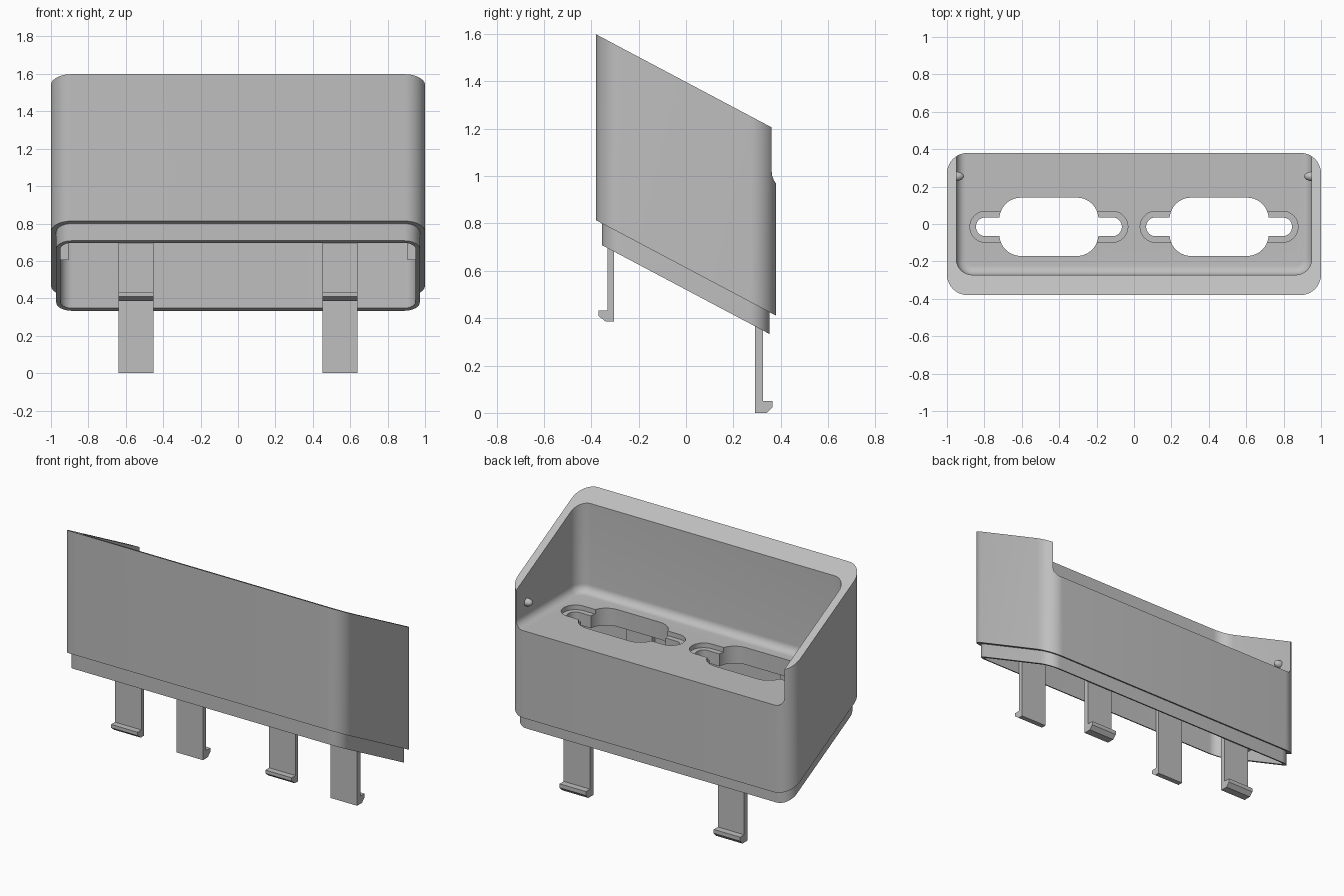
import bpy, bmesh
from math import sin, cos, pi

cube = bpy.data.objects.get("Cube")
if cube:
    bpy.data.objects.remove(cube, do_unlink=True)

grey = bpy.data.materials.new("plain grey")
grey.use_nodes = True
tone = (0.52, 0.52, 0.52, 1)
grey.diffuse_color = tone
grey.node_tree.nodes["Principled BSDF"].inputs["Base Color"].default_value = tone

SLOPE = -0.53


def finish(name, bm):
    bmesh.ops.recalc_face_normals(bm, faces=bm.faces)
    mesh = bpy.data.meshes.new(name)
    bm.to_mesh(mesh)
    bm.free()
    mesh.materials.append(grey)
    obj = bpy.data.objects.new(name, mesh)
    bpy.context.collection.objects.link(obj)
    return obj


def rounded(x0, x1, y0, y1, r, steps=10):
    """Rounded rectangle outline, counter-clockwise."""
    corners = [(x1 - r, y1 - r), (x0 + r, y1 - r), (x0 + r, y0 + r), (x1 - r, y0 + r)]
    return [(cx + r * cos((q + k / steps) * pi / 2), cy + r * sin((q + k / steps) * pi / 2))
            for q, (cx, cy) in enumerate(corners) for k in range(steps + 1)]


def loft(name, low, high):
    """Closed solid between two matching rings."""
    bm = bmesh.new()
    a = [bm.verts.new(p) for p in low]
    b = [bm.verts.new(p) for p in high]
    n = len(a)
    bm.faces.new(a[::-1])
    bm.faces.new(b)
    for i in range(n):
        j = (i + 1) % n
        bm.faces.new((a[i], a[j], b[j], b[i]))
    return finish(name, bm)


def prism(name, outline, z0, z1, slope0=0.0, slope1=0.0):
    """Upright solid whose ends may tilt along y; heights are given at y = 0."""
    return loft(name, [(x, y, z0 + slope0 * y) for x, y in outline],
                [(x, y, z1 + slope1 * y) for x, y in outline])


def activate(obj):
    bpy.ops.object.select_all(action='DESELECT')
    obj.select_set(True)
    bpy.context.view_layer.objects.active = obj


def combine(target, tool, operation):
    mod = target.modifiers.new("combine", 'BOOLEAN')
    mod.operation, mod.solver, mod.object = operation, 'EXACT', tool
    activate(target)
    bpy.ops.object.modifier_apply(modifier=mod.name)
    bpy.data.objects.remove(tool, do_unlink=True)


def smooth(obj):
    activate(obj)
    bpy.ops.object.shade_smooth_by_angle(angle=0.6)


# Main housing with sloping ends and a stepped lip below
body = prism("housing", rounded(-1, 1, -0.38, 0.38, 0.11), 0.612, 1.397, SLOPE, SLOPE)
lip = prism("lip", rounded(-0.972, 0.972, -0.355, 0.352, 0.085), 0.52, 0.75, SLOPE, SLOPE)
combine(body, lip, 'UNION')

# Upper tray, open to the back, with filleted floor
bm = bmesh.new()
bmesh.ops.create_cube(bm, size=1)
for v in bm.verts:
    v.co = (v.co.x * 1.9, -0.272 if v.co.y < 0 else 0.7, 0.97 if v.co.z < 0 else 2)


def bevel(test, width):
    edges = [e for e in bm.edges if all(test(v.co) for v in e.verts)]
    bmesh.ops.bevel(bm, geom=edges, offset=width, segments=8, profile=0.5, affect='EDGES')


for side in (-1, 1):
    bevel(lambda c: c.y < -0.27 and c.x * side > 0.94, 0.085)
bevel(lambda c: c.z < 0.98 and c.y < 0.69 or c.z < 0.98 and abs(c.x) > 0.94, 0.05)
combine(body, finish("tray_cutter", bm), 'DIFFERENCE')

# Hollow underside
combine(body, prism("underside_cutter", rounded(-0.95, 0.95, -0.334, 0.326, 0.065), -0.2, 0.86),
        'DIFFERENCE')

# Pairs of socket openings with shallow recessed slots
for cx in (-0.455, 0.455):
    for half_x, half_y, r, z0 in ((0.422, 0.083, 0.0825, 0.94),
                                  (0.39, 0.05, 0.0495, 0.7),
                                  (0.265, 0.156, 0.115, 0.7)):
        outline = rounded(cx - half_x, cx + half_x, -0.015 - half_y, -0.015 + half_y, r)
        combine(body, prism("opening_cutter", outline, z0, 1.1), 'DIFFERENCE')
smooth(body)

# Snap clips: short ones at the front, long ones at the back
front_profile = [(-0.305, 0.88), (-0.305, 0.385), (-0.338, 0.385), (-0.37, 0.41),
                 (-0.37, 0.432), (-0.332, 0.432), (-0.332, 0.88)]
back_profile = [(0.292, 0.88), (0.292, 0), (0.342, 0), (0.366, 0.025),
                (0.366, 0.05), (0.325, 0.05), (0.325, 0.88)]
for side, label in ((1, "left"), (-1, "right")):
    for place, profile in (("front", front_profile), ("back", back_profile)):
        loft(f"{place}_{label}_clip", [(side * 0.453, y, z) for y, z in profile],
             [(side * 0.64, y, z) for y, z in profile])

    # Small post inside the hollow and round peg on the tray wall
    xs = sorted((side * 0.905, side * 0.955))
    prism(f"{label}_inner_post", rounded(*xs, -0.04, 0.04, 0.004, 2), 0.605, 0.88)
    bm = bmesh.new()
    bmesh.ops.create_uvsphere(bm, u_segments=20, v_segments=12, radius=0.025)
    bmesh.ops.scale(bm, vec=(1.6, 1, 1), verts=bm.verts)
    bmesh.ops.translate(bm, vec=(side * 0.95, 0.255, 1.09), verts=bm.verts)
    smooth(finish(f"{label}_peg", bm))
